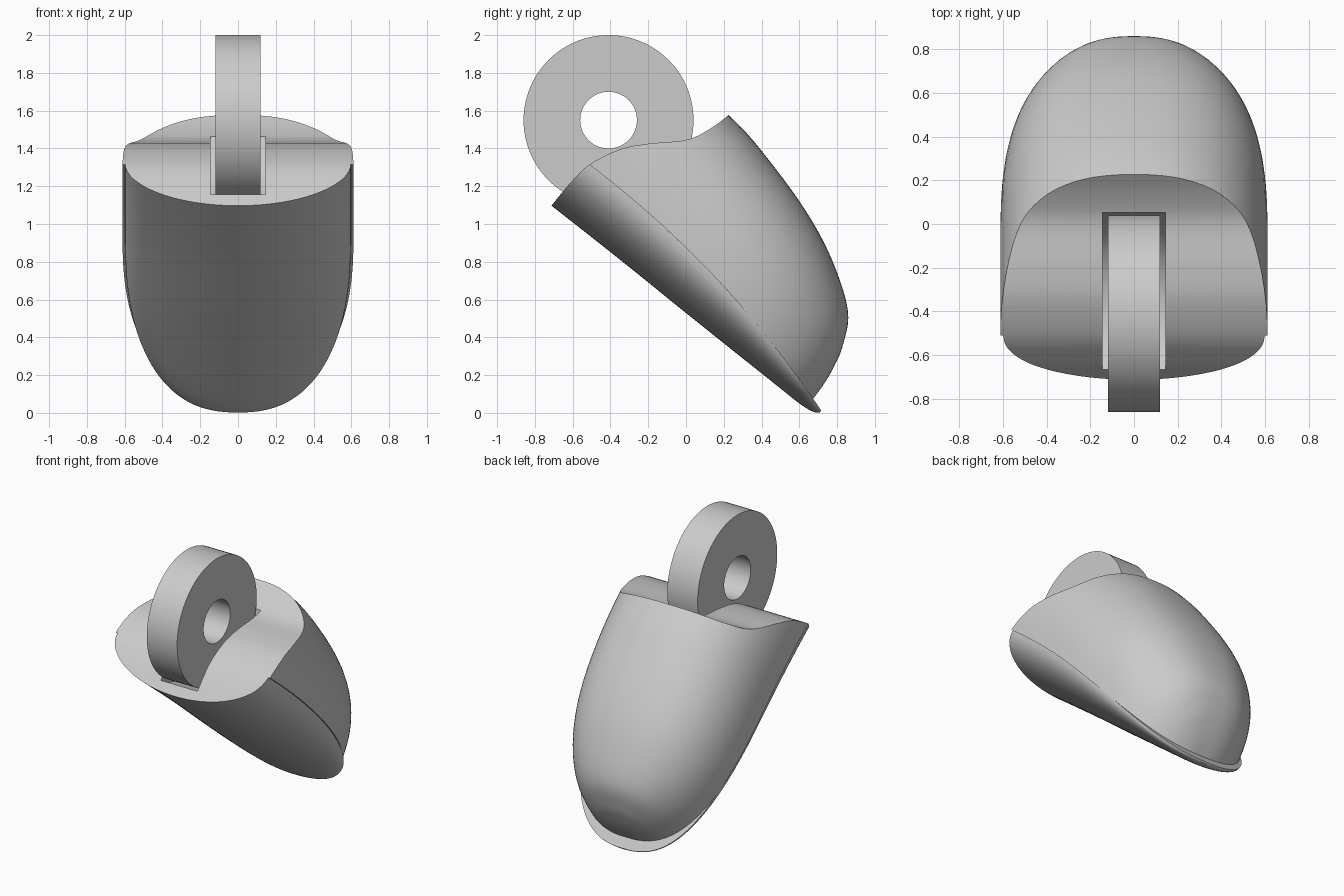
import bpy, bmesh, math
from mathutils import Vector

if "Cube" in bpy.data.objects:
    bpy.data.objects.remove(bpy.data.objects["Cube"])

grey = bpy.data.materials.new("plain grey")
grey.use_nodes = True
COLOUR = (0.6, 0.6, 0.6, 1)
grey.diffuse_color = COLOUR
grey.node_tree.nodes["Principled BSDF"].inputs["Base Color"].default_value = COLOUR

ALONG = Vector((0, 0.792, -0.61))   # body axis, back to tip
UP = Vector((0, 0.61, 0.792))       # body thickness direction
WHEEL = (-0.41, 1.55)               # wheel centre in y, z


def make(name, rings, closed=False):
    """Skin a row of equal closed rings, capping the ends unless closed."""
    bm = bmesh.new()
    rows = [[bm.verts.new(p) for p in ring] for ring in rings]
    n = len(rows[0])
    pairs = list(zip(rows, rows[1:]))
    if closed:
        pairs.append((rows[-1], rows[0]))
    else:
        bm.faces.new(rows[0])
        bm.faces.new(rows[-1])
    for a, b in pairs:
        for i in range(n):
            j = (i + 1) % n
            bm.faces.new((a[i], a[j], b[j], b[i]))
    bmesh.ops.recalc_face_normals(bm, faces=bm.faces)
    mesh = bpy.data.meshes.new(name)
    bm.to_mesh(mesh)
    bm.free()
    mesh.materials.append(grey)
    obj = bpy.data.objects.new(name, mesh)
    bpy.context.collection.objects.link(obj)
    return obj


def spline(points, steps=6):
    """Smooth curve through 2D points."""
    p = [Vector(q) for q in points]
    p = [2 * p[0] - p[1]] + p + [2 * p[-1] - p[-2]]
    out = []
    for a, b, c, d in zip(p, p[1:], p[2:], p[3:]):
        for k in range(steps):
            t = k / steps
            out.append(0.5 * (2 * b + (c - a) * t + (2 * a - 5 * b + 4 * c - d) * t * t
                              + (3 * b - a - 3 * c + d) * t ** 3))
    return out + [p[-2]]


def circle(radius, count=96):
    return [(WHEEL[0] + radius * math.cos(i * math.tau / count),
             WHEEL[1] + radius * math.sin(i * math.tau / count)) for i in range(count)]


def prism(name, outline, half):
    return make(name, [[(x, y, z) for y, z in outline] for x in (-half, half)])


def rim(s):
    """Height of the seam between the shells."""
    return 0.73 - 0.28 * max(0, (s + 1.2) / 1.75) ** 2.1


def shell(name, crest, width, tip, power, arc=40):
    """Half shell from the seam to its crest line, with a rounded tip."""
    rings = []
    for s, h in spline(crest):
        u = min(1, max(0, (s + 0.6) / (tip + 0.6)))
        w = max(0.004, width * (1 - u ** 2.5) ** 0.4)
        base = rim(s)
        ring = []
        for i in range(arc + 1):
            a = math.pi * i / arc
            c, v = math.cos(a), max(0, math.sin(a))
            x = math.copysign(w * abs(c) ** (2 / power), c)
            ring.append(Vector((x, 0, 0)) + ALONG * s
                        + UP * (base + (h - base) * v ** (2 / power)))
        rings.append(ring)
    return make(name, rings)


# Two shells of the body
upper = shell("upper_shell",
              [(-1.4, 1.43), (-0.78, 1.388), (-0.456, 1.325), (-0.127, 1.226), (0.128, 1.108),
               (0.35, 0.951), (0.44, 0.79), (0.472, 0.67), (0.485, 0.57), (0.488, 0.49)],
              0.611, 0.489, 2.4)
lower = shell("lower_shell",
              [(-1.4, 0.436), (-0.8, 0.43), (-0.32, 0.419), (0.188, 0.41), (0.35, 0.407),
               (0.44, 0.406), (0.5, 0.41), (0.54, 0.42), (0.56, 0.435)],
              0.597, 0.561, 2.0)

# Wavy top face and wheel pocket, cut through both shells
wave = spline([(-0.87, 0.9), (-0.71, 1.10), (-0.61, 1.22), (-0.51, 1.315), (-0.35, 1.395),
               (-0.2, 1.425), (0, 1.445), (0.12, 1.5), (0.23, 1.58), (0.36, 1.69)], 8)
top_cutter = prism("top_cutter", [tuple(p) for p in wave]
                   + [(0.36, 2.6), (-1.6, 2.6), (-1.6, 0.9)], 1)
pocket_cutter = prism("pocket_cutter", circle(0.47), 0.145)
for part in (upper, lower):
    bpy.context.view_layer.objects.active = part
    for cutter in (top_cutter, pocket_cutter):
        mod = part.modifiers.new("cut", 'BOOLEAN')
        mod.operation = 'DIFFERENCE'
        mod.solver = 'EXACT'
        mod.object = cutter
        bpy.ops.object.modifier_apply(modifier=mod.name)
for cutter in (top_cutter, pocket_cutter):
    bpy.data.objects.remove(cutter)

# Wheel with a centre hole
wheel = make("wheel", [[(x, y, z) for y, z in circle(r)]
                       for r, x in ((0.45, -0.12), (0.45, 0.12), (0.15, 0.12), (0.15, -0.12))],
             closed=True)

# Smooth shading with crisp rims
bpy.ops.object.select_all(action='DESELECT')
for part in (upper, lower, wheel):
    part.select_set(True)
bpy.context.view_layer.objects.active = wheel
bpy.ops.object.shade_smooth_by_angle(angle=math.radians(35))
